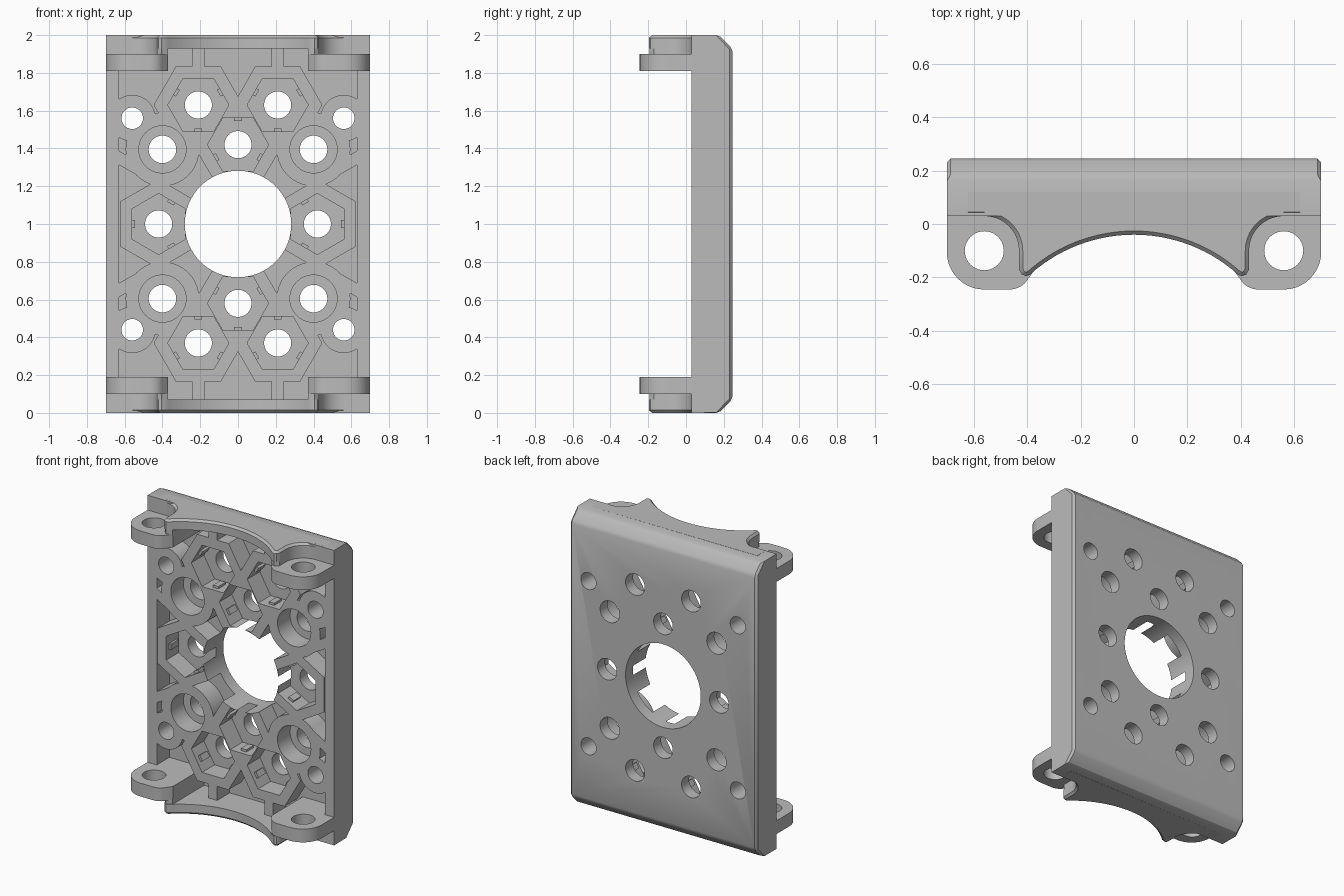
import bpy, bmesh
from math import cos, sin, radians

if "Cube" in bpy.data.objects:
    bpy.data.objects.remove(bpy.data.objects["Cube"])

grey = bpy.data.materials.new("plain grey")
grey.use_nodes = True
grey.diffuse_color = (0.5, 0.5, 0.5, 1)
grey.node_tree.nodes["Principled BSDF"].inputs["Base Color"].default_value = (0.5, 0.5, 0.5, 1)

FRONT, FLOOR, BACK = 0.03, 0.165, 0.245
WALL, NUT = 0.065, 0.14


def prism(name, pts, lo, hi, axis="Y", bevel=None, width=0.014):
    """Extrude a 2D outline along an axis; bevel the edges chosen by a rule."""
    place = {"X": lambda a, b, t: (t, a, b),
             "Y": lambda a, b, t: (a, t, b),
             "Z": lambda a, b, t: (a, b, t)}[axis]
    bm = bmesh.new()
    ends = [[bm.verts.new(place(a, b, t)) for a, b in pts] for t in (lo, hi)]
    n = len(pts)
    for ring in ends:
        bm.faces.new(ring)
    for i in range(n):
        j = (i + 1) % n
        bm.faces.new((ends[0][i], ends[0][j], ends[1][j], ends[1][i]))
    bmesh.ops.recalc_face_normals(bm, faces=bm.faces)
    if bevel:
        edges = [e for e in bm.edges if all(bevel(v.co) for v in e.verts)]
        bmesh.ops.bevel(bm, geom=edges, offset=width, segments=1, affect="EDGES")
    mesh = bpy.data.meshes.new(name)
    bm.to_mesh(mesh)
    bm.free()
    mesh.materials.append(grey)
    ob = bpy.data.objects.new(name, mesh)
    bpy.context.collection.objects.link(ob)
    return ob


def cut(target, cutter):
    """Subtract the cutter from the target and discard it."""
    mod = target.modifiers.new("cut", "BOOLEAN")
    mod.operation, mod.solver, mod.object = "DIFFERENCE", "EXACT", cutter
    bpy.context.view_layer.objects.active = target
    bpy.ops.object.modifier_apply(modifier=mod.name)
    bpy.data.objects.remove(cutter)


def arc(cx, cz, r, start, end, n):
    return [(cx + r * cos(radians(start + (end - start) * i / n)),
             cz + r * sin(radians(start + (end - start) * i / n))) for i in range(n + 1)]


def circle(c, r, n=40):
    return arc(*c, r, 0, 360, n)[:-1]


def hexagon(c, apothem, turn):
    return arc(*c, apothem / cos(radians(30)), turn, turn + 360, 6)[:-1]


def bar(p, q, width):
    """Rectangle running from p to q."""
    dx, dz = q[0] - p[0], q[1] - p[1]
    length = (dx * dx + dz * dz) ** 0.5
    nx, nz = -dz / length * width / 2, dx / length * width / 2
    return [(p[0] + nx, p[1] + nz), (q[0] + nx, q[1] + nz),
            (q[0] - nx, q[1] - nz), (p[0] - nx, p[1] - nz)]


def corners(x, z):
    """The four mirrored positions of an offset from the plate centre."""
    return [(sx * x, 1 + sz * z) for sx in (-1, 1) for sz in (-1, 1)]


# Nut pockets: centre, hexagon turn, direction of the first nub
pockets = [(c, 0, -90 if c[1] > 1 else 90) for c in corners(0.21, 0.63)]
pockets += [((0, 1 + s * 0.42), 0, s * 90) for s in (-1, 1)]
pockets += [((s * 0.42, 1), 30, 0 if s > 0 else 180) for s in (-1, 1)]
bosses, screws = corners(0.4, 0.395), corners(0.56, 0.56)

# Plate with chamfered back
plate = prism("plate", [(FRONT, 0), (0.175, 0), (BACK, 0.07), (BACK, 1.93),
                        (0.175, 2), (FRONT, 2)], -0.7, 0.7, "X",
              lambda v: v.y > 0.1)

# Hollow interior, leaving the rib pattern standing
half = [(0.63, 0.19), (0.63, 1.81), (0.37, 1.81), (0.37, 1.93)]
right = [(0.37, 0.07), (0.37, 0.19)] + half
hollow = prism("hollow", right + [(-x, z) for x, z in reversed(right)], -0.1, FLOOR)
ribs = [hexagon(c, NUT + WALL, turn) for c, turn, _ in pockets]
ribs += [circle(c, 0.195) for c in bosses] + [circle(c, 0.123) for c in screws]
for sx in (-1, 1):
    for sz in (-1, 1):
        ribs.append(bar((sx * 0.21, 1 + sz * 0.8), (sx * 0.21, 1 + sz * 1.1), WALL))
        ribs.append(bar((sx * 0.7, 1 + sz * 0.39), (sx * 0.41, 1 + sz * 0.225), WALL))
for outline in ribs:
    cut(hollow, prism("rib", outline, -0.3, 0.4))
cut(plate, hollow)

# Nut pockets, counterbores and through holes
for c, turn, _ in pockets:
    cut(plate, prism("pocket", hexagon(c, NUT, turn), -0.1, FLOOR))
    cut(plate, prism("hole", circle(c, 0.072), -0.1, 0.4))
for c in bosses:
    cut(plate, prism("bore", circle(c, 0.125), -0.1, FLOOR))
    cut(plate, prism("hole", circle(c, 0.073), -0.1, 0.4))
for c in screws:
    cut(plate, prism("hole", circle(c, 0.057), -0.1, 0.4))
cut(plate, prism("centre_hole", circle((0, 1), 0.282, 80), -0.1, 0.4))
parts = [plate]

# Small nubs gripping the nuts
for c, _, first in pockets:
    for k in range(3):
        a = radians(first + 120 * k)
        ends = [(c[0] + d * cos(a), c[1] + d * sin(a)) for d in (0.125, 0.15)]
        parts.append(prism("nut_nub", bar(*ends, 0.04), 0.06, 0.14))

# Flanges with a scooped front edge, and the ears beside them
side = [(0.62, 0.12), (0.62, FRONT)] + arc(0.56, -0.1, 0.13, 90, 180, 10)
side += [(0.43, -0.17), (0.42, -0.188), (0.405, -0.195), (0.39, -0.19)]
side += arc(0, -0.622, 0.582, 48, 90, 14)[1:]
outline = side + [(-x, y) for x, y in reversed(side[:-1])]
ear = [(0.7, 0.1)] + arc(0.56, -0.105, 0.14, 0, -90, 10)
ear += arc(0.465, -0.165, 0.08, -90, -135, 4) + [(0.37, -0.17), (0.37, 0.1)]
post = [(0.62, 0.12), (0.62, FRONT)] + arc(0.56, -0.1, 0.13, 90, 180, 10)
post += [(0.43, -0.17), (0.405, -0.193), (0.37, -0.172), (0.37, 0.12)]
for label, flip in (("top", False), ("bottom", True)):
    def heights(lo, hi):
        return (2 - hi, 2 - lo) if flip else (lo, hi)
    outer = 0 if flip else 2
    parts.append(prism(label + "_flange", outline, *heights(1.93, 2), "Z",
                       lambda v: abs(v.z - outer) < 0.001 and v.y < FRONT + 0.001))
    for word, s in (("left", 1), ("right", -1)):
        mirrored = [(s * x, y) for x, y in ear]
        lug = prism(label + "_" + word + "_ear", mirrored, *heights(1.81, 1.9), "Z")
        cut(lug, prism("hole", circle((s * 0.56, -0.1), 0.073), -0.5, 2.5, "Z"))
        parts.append(lug)
        parts.append(prism(label + "_" + word + "_post", [(s * x, y) for x, y in post],
                           *heights(1.89, 1.94), "Z"))

# Smooth round walls, crisp edges
bpy.ops.object.select_all(action="DESELECT")
for ob in parts:
    ob.select_set(True)
bpy.context.view_layer.objects.active = plate
bpy.ops.object.shade_smooth_by_angle(angle=radians(25))
